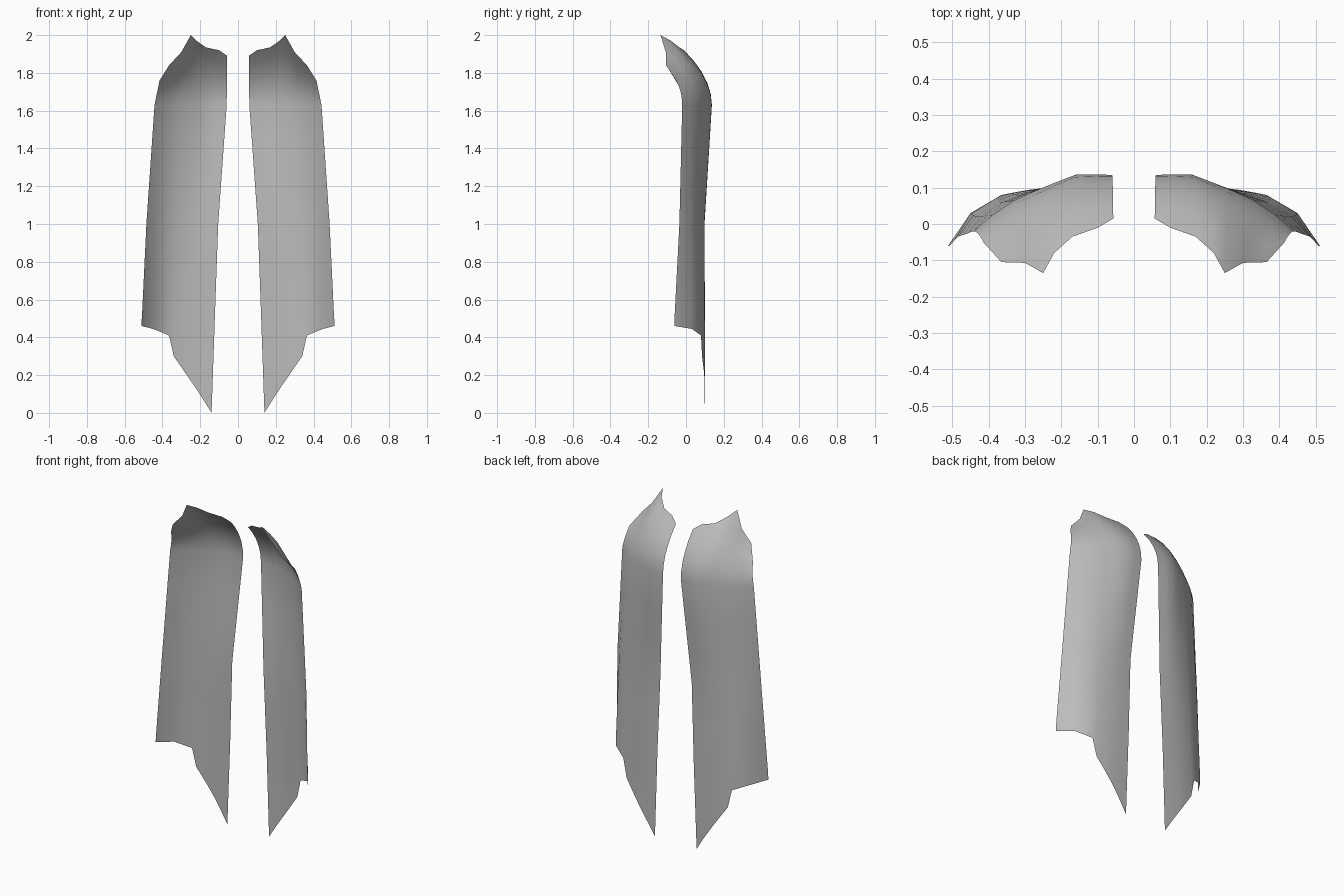
import bpy
import bmesh
from mathutils import Vector

if "Cube" in bpy.data.objects:
    bpy.data.objects.remove(bpy.data.objects["Cube"])

grey = bpy.data.materials.new("cloth_grey")
grey.diffuse_color = (0.5, 0.5, 0.5, 1)
grey.use_nodes = True
grey.node_tree.nodes["Principled BSDF"].inputs["Base Color"].default_value = grey.diffuse_color

# Outlines across one panel, from the inner edge to the outer edge
TOP = [(.057, .015, 1.89), (.10, -.01, 1.92), (.17, -.035, 1.935), (.22, -.08, 1.97),
       (.25, -.135, 2.0), (.30, -.107, 1.91), (.365, -.105, 1.84), (.415, -.05, 1.76)]
BOTTOM = [(.14, .098, 0), (.19, .1, .08), (.24, .1, .155), (.29, .094, .228),
          (.34, .085, .30), (.365, .08, .41), (.45, .03, .445), (.512, -.06, .46)]


def section(z, xs, ys):
    return [Vector((x, y, z)) for x, y in zip(xs, ys)]


shoulder = section(1.63, (.06, .11, .16, .22, .275, .33, .39, .442),
                   (.135, .137, .136, .113, .09, .065, .025, -.02))
middle = section(1.0, (.105, .155, .21, .265, .32, .37, .435, .485),
                 (.095, .098, .097, .09, .078, .06, .02, -.035))
hem = section(.52, (.122, .175, .23, .285, .337, .375, .45, .508),
              (.1, .1, .099, .093, .085, .074, .028, -.06))
top = [Vector(p) for p in TOP]
bottom = [Vector(p) for p in BOTTOM]


def blend(a, b, f):
    return [p.lerp(q, f) for p, q in zip(a, b)]


# Rounded shoulder, then the long hanging sheet
rows = [top]
for s in (.2, .4, .6, .8):
    row = blend(top, shoulder, s)
    for v, t, b in zip(row, top, shoulder):
        v.y = t.y + (b.y - t.y) * s * (2 - s)
    rows.append(row)
rows += [shoulder, blend(shoulder, middle, .33), blend(shoulder, middle, .67),
         middle, blend(middle, hem, .5), hem, bottom]


def panel(name, side):
    bm = bmesh.new()
    grid = [[bm.verts.new((side * p.x, p.y, p.z)) for p in row] for row in rows]
    for upper, lower in zip(grid, grid[1:]):
        for i in range(len(upper) - 1):
            quad = [upper[i], upper[i + 1], lower[i + 1], lower[i]]
            # keep the outward side facing the back
            bm.faces.new(quad if side > 0 else quad[::-1])
    mesh = bpy.data.meshes.new(name)
    bm.to_mesh(mesh)
    bm.free()
    mesh.materials.append(grey)
    for face in mesh.polygons:
        face.use_smooth = True
    obj = bpy.data.objects.new(name, mesh)
    bpy.context.collection.objects.link(obj)


panel("right_cape_panel", 1)
panel("left_cape_panel", -1)
